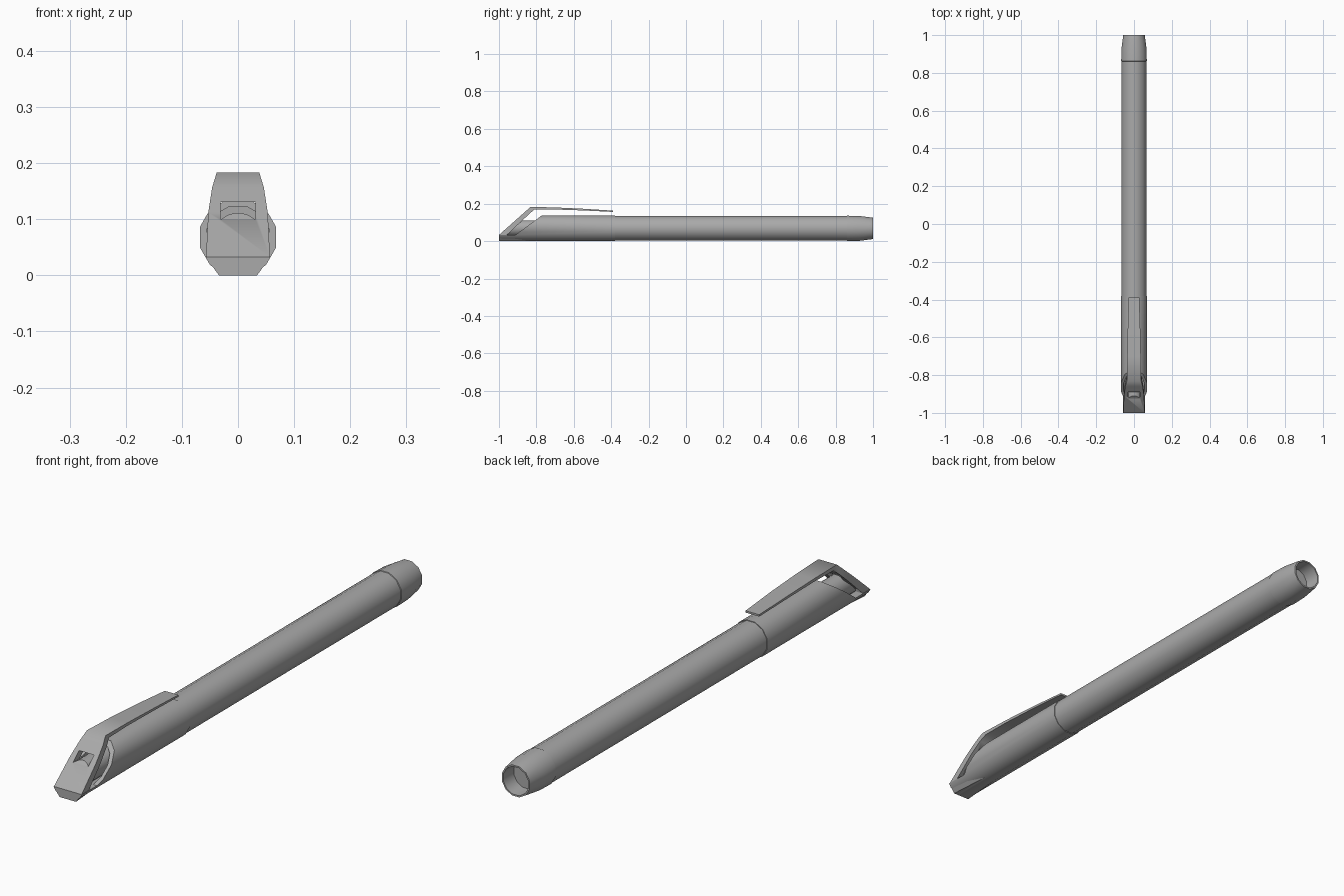
import bpy, bmesh, math

if "Cube" in bpy.data.objects:
    bpy.data.objects.remove(bpy.data.objects["Cube"])

AXIS_Z = 0.068
SIDES = 12

grey = bpy.data.materials.new("dark_grey")
grey.diffuse_color = (0.4, 0.4, 0.4, 1)
grey.use_nodes = True
grey.node_tree.nodes["Principled BSDF"].inputs["Base Color"].default_value = grey.diffuse_color


def make_object(name, verts, faces, smooth=True):
    mesh = bpy.data.meshes.new(name)
    bm = bmesh.new()
    vs = [bm.verts.new(v) for v in verts]
    for f in faces:
        bm.faces.new([vs[i] for i in f])
    bmesh.ops.recalc_face_normals(bm, faces=bm.faces)
    bm.to_mesh(mesh)
    bm.free()
    mesh.materials.append(grey)
    obj = bpy.data.objects.new(name, mesh)
    bpy.context.collection.objects.link(obj)
    if smooth:
        shade(obj)
    return obj


def activate(obj):
    bpy.ops.object.select_all(action='DESELECT')
    obj.select_set(True)
    bpy.context.view_layer.objects.active = obj


def shade(obj, degrees=32):
    activate(obj)
    bpy.ops.object.shade_smooth_by_angle(angle=math.radians(degrees))


def loft(name, rings, smooth=True):
    """Skin a list of equal-length rings and cap both ends."""
    n = len(rings[0])
    verts = [v for r in rings for v in r]
    faces = [[k * n + i, k * n + (i + 1) % n, (k + 1) * n + (i + 1) % n, (k + 1) * n + i]
             for k in range(len(rings) - 1) for i in range(n)]
    faces += [list(range(n)), list(range(len(verts) - n, len(verts)))]
    return make_object(name, verts, faces, smooth)


def lathe(name, profile, sides=SIDES):
    """Revolve (y, radius) points around the pen axis."""
    angles = [2 * math.pi * (i + 0.5) / sides for i in range(sides)]
    return loft(name, [[(r * math.cos(a), y, AXIS_Z + r * math.sin(a)) for a in angles]
                       for y, r in profile])


def prism(name, yz, half_width):
    """Extrude a side-view outline across x."""
    return loft(name, [[(x, y, z) for y, z in yz] for x in (-half_width, half_width)], False)


def cut(obj, cutter):
    cutter.hide_render = True
    mod = obj.modifiers.new("cut", 'BOOLEAN')
    mod.operation = 'DIFFERENCE'
    mod.solver = 'EXACT'
    mod.object = cutter
    activate(obj)
    bpy.ops.object.modifier_apply(modifier=mod.name)
    bpy.data.objects.remove(cutter)


# Long barrel
lathe("barrel", [(-0.42, 0.068), (0.87, 0.068)])

# Rear end piece with open recess
lathe("end_piece", [(0.86, 0.067), (0.862, 0.0702), (0.93, 0.0685), (1.0, 0.059),
                    (1.0, 0.053), (0.94, 0.051)])

# Cap: hollow front sleeve, cut on a slant above the foot
cap = lathe("cap", [(-0.74, 0.057), (-1.0, 0.057), (-1.0, 0.0704), (-0.38, 0.0704)])
cut(cap, prism("cap_cutter", [(-1.1, 0.033), (-0.912, 0.033), (-0.77, 0.138),
                              (-0.70, 0.19), (-0.70, 0.3), (-1.1, 0.3)], 0.2))

# Foot closing the bottom of the cap's nose, blending back into the sleeve
loft("foot", [[(x, y, z) for x, z in ((-a, za), (a, za), (b, 0.033), (-b, 0.033))]
              for y, a, za, b in ((-1.0, 0.034, 0.0, 0.058), (-0.8, 0.018, 0.002, 0.052))])

# Round plug running from the cap recess into the slanted plate
plug = lathe("plug", [(-0.99, 0.0435), (-0.73, 0.0435)], 24)
cut(plug, prism("plug_cutter", [(-1.081, -0.04), (-0.798, 0.21), (-1.2, 0.21)], 0.2))

# Clip: slanted front plate bending into the long top strip
# (outer y, outer z, inner y, inner z, half width)
stations = [(-1.0, 0.033, -0.957, 0.033, 0.057),
            (-0.911, 0.112, -0.882, 0.104, 0.053),
            (-0.86, 0.157, -0.836, 0.147, 0.046),
            (-0.832, 0.183, -0.812, 0.168, 0.038),
            (-0.70, 0.180, -0.70, 0.169, 0.036),
            (-0.55, 0.173, -0.55, 0.164, 0.033),
            (-0.39, 0.163, -0.39, 0.156, 0.028)]
clip = loft("clip", [[(-w, yo, zo), (w, yo, zo), (w, yi, zi), (-w, yi, zi)]
                     for yo, zo, yi, zi, w in stations], False)
cut(clip, prism("window_cutter", [(-1.0, 0.1), (-0.80, 0.1), (-0.80, 0.131), (-1.0, 0.131)], 0.031))

shade(cap)
shade(plug)
shade(clip, 48)
